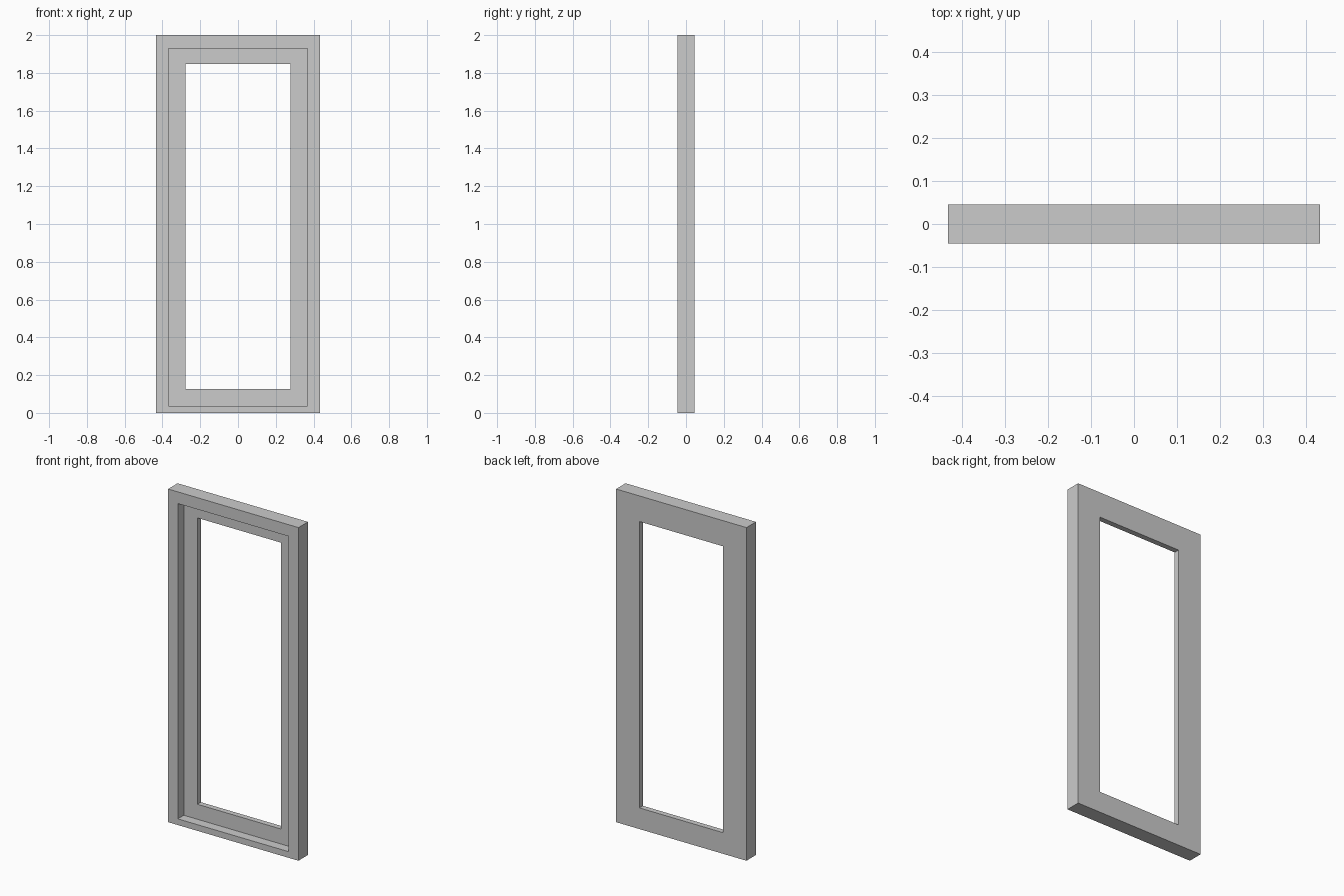
import bpy
import bmesh

if "Cube" in bpy.data.objects:
    bpy.data.objects.remove(bpy.data.objects["Cube"])

# Cross-section: (half width, bottom z, top z, y) for each rectangular loop
OUTER = (0.433, 0.0, 2.0)
RECESS = (0.368, 0.037, 1.93)
OPENING = (0.278, 0.127, 1.846)
FRONT, STEP, BACK = -0.045, 0.012, 0.045

SECTION = [
    (OUTER, BACK), (OUTER, FRONT),        # outer sides
    (RECESS, FRONT), (RECESS, STEP),      # front rim and rebate
    (OPENING, STEP), (OPENING, BACK),     # inner panel and opening
]


def rect_loop(bm, rect, y):
    w, z0, z1 = rect
    return [bm.verts.new((x, y, z))
            for x, z in ((-w, z0), (w, z0), (w, z1), (-w, z1))]


# Stepped frame: bridge the rectangular loops into a closed ring
bm = bmesh.new()
loops = [rect_loop(bm, rect, y) for rect, y in SECTION]
for a, b in zip(loops, loops[1:] + loops[:1]):
    for i in range(4):
        j = (i + 1) % 4
        bm.faces.new((a[i], a[j], b[j], b[i]))
bmesh.ops.recalc_face_normals(bm, faces=bm.faces[:])

mesh = bpy.data.meshes.new("door_frame")
bm.to_mesh(mesh)
bm.free()
bpy.context.collection.objects.link(bpy.data.objects.new("door_frame", mesh))
